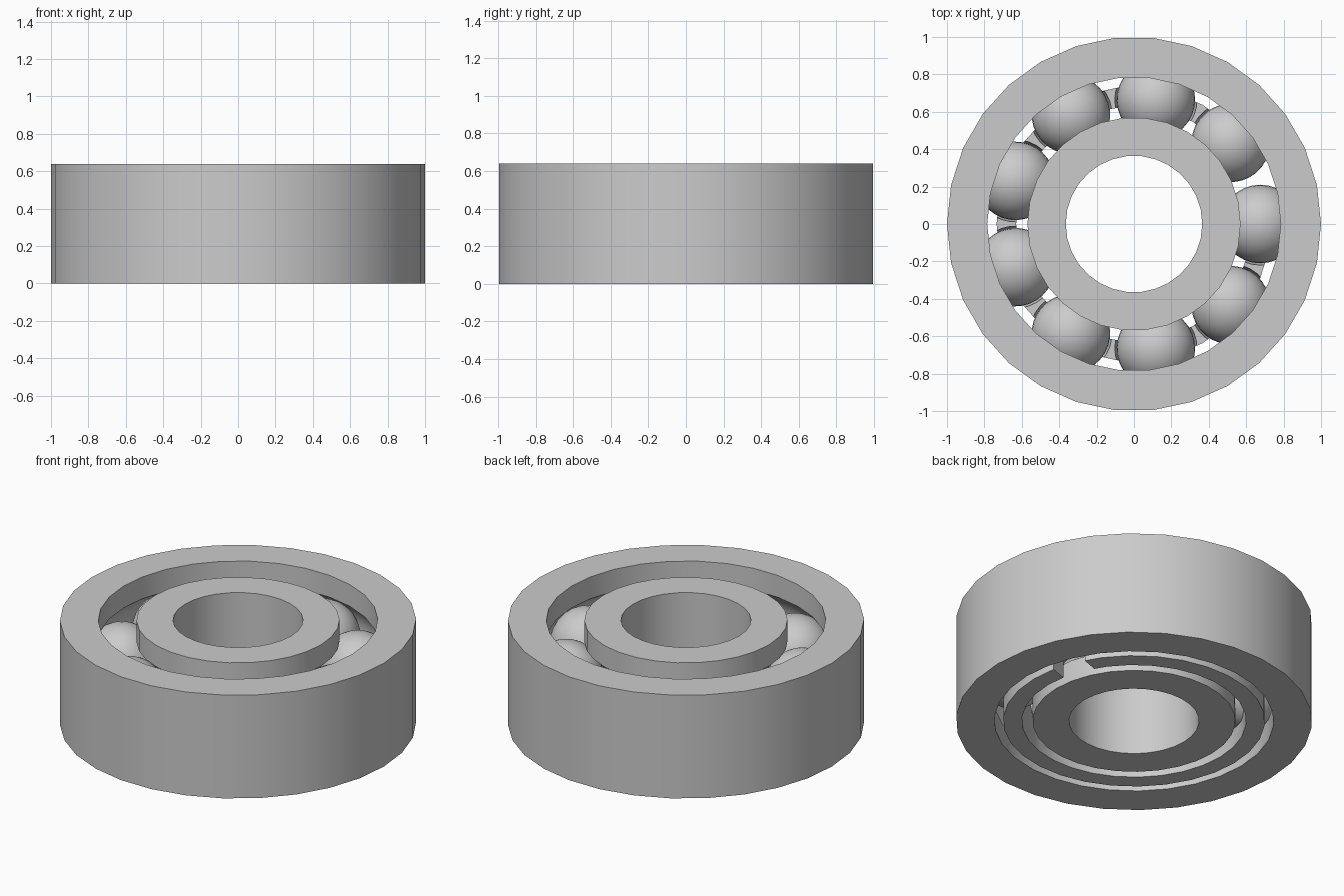
import bpy, bmesh, math
from math import cos, sin, radians
from mathutils import Matrix

if "Cube" in bpy.data.objects:
    bpy.data.objects.remove(bpy.data.objects["Cube"], do_unlink=True)

SIDES, BALLS = 30, 9
HEIGHT, MID = 0.64, 0.32
PITCH, BALL_R, GROOVE_R, POCKET_R = 0.675, 0.21, 0.215, 0.22

steel = bpy.data.materials.new("steel_grey")
steel.use_nodes = True
grey = (0.6, 0.6, 0.6, 1)
steel.diffuse_color = grey
steel.node_tree.nodes["Principled BSDF"].inputs["Base Color"].default_value = grey


def finish(name, bm):
    bmesh.ops.recalc_face_normals(bm, faces=bm.faces)
    mesh = bpy.data.meshes.new(name)
    bm.to_mesh(mesh)
    bm.free()
    mesh.materials.append(steel)
    obj = bpy.data.objects.new(name, mesh)
    bpy.context.collection.objects.link(obj)
    return obj


def smooth(obj, angle=30):
    bpy.ops.object.select_all(action='DESELECT')
    obj.select_set(True)
    bpy.context.view_layer.objects.active = obj
    bpy.ops.object.shade_smooth_by_angle(angle=radians(angle))


def lathe(name, profile):
    """Sweep a closed (radius, z) profile around the z axis."""
    bm = bmesh.new()
    rows = [[bm.verts.new((r * cos(t), r * sin(t), z)) for r, z in profile]
            for t in (math.tau * i / SIDES for i in range(SIDES))]
    n = len(profile)
    for i in range(SIDES):
        a, b = rows[i], rows[(i + 1) % SIDES]
        for j in range(n):
            k = (j + 1) % n
            bm.faces.new((a[j], b[j], b[k], a[k]))
    return finish(name, bm)


def race(name, wall, lip, side):
    """Ring with a round ball groove; side is +1 outside the balls, -1 inside."""
    limit = math.acos((lip - PITCH) * side / GROOVE_R)
    groove = [(PITCH + side * GROOVE_R * cos(a), MID + GROOVE_R * sin(a))
              for a in (limit * (i / 5 - 1) for i in range(11))]
    smooth(lathe(name, [(wall, 0), (lip, 0)] + groove + [(lip, HEIGHT), (wall, HEIGHT)]))


def add_ball(bm, angle, radius):
    place = Matrix.Rotation(angle, 4, 'Z') @ Matrix.Translation((PITCH, 0, MID))
    bmesh.ops.create_uvsphere(bm, u_segments=SIDES, v_segments=16, radius=radius, matrix=place)


# Races
race("outer_race", 1.0, 0.785, 1)
race("inner_race", 0.365, 0.57, -1)

# Balls, and the matching pocket cutter
pockets = bmesh.new()
for i in range(BALLS):
    angle = math.tau * i / BALLS
    bm = bmesh.new()
    add_ball(bm, angle, BALL_R)
    smooth(finish(f"ball_{i + 1}", bm))
    add_ball(pockets, angle, POCKET_R)
pocket_cutter = finish("pocket_cutter", pockets)

# Slot cutter that splits the cage between two balls
slot = bmesh.new()
bmesh.ops.create_cube(slot, size=1, matrix=Matrix.Rotation(radians(20), 4, 'Z')
                      @ Matrix.Translation((PITCH, 0, MID)) @ Matrix.Diagonal((0.4, 0.2, 1, 1)))
slot_cutter = finish("slot_cutter", slot)

# Cage: half-height ring with round pockets and one open slot
cage = lathe("ball_cage", [(0.63, 0), (0.735, 0), (0.735, MID), (0.63, MID)])
for cutter in (pocket_cutter, slot_cutter):
    cutter.hide_render = True
    mod = cage.modifiers.new(cutter.name, 'BOOLEAN')
    mod.operation, mod.solver, mod.object = 'DIFFERENCE', 'EXACT', cutter
bpy.context.view_layer.update()
cut = bpy.data.meshes.new_from_object(cage.evaluated_get(bpy.context.evaluated_depsgraph_get()))
cage.modifiers.clear()
cage.data = cut
for cutter in (pocket_cutter, slot_cutter):
    bpy.data.objects.remove(cutter, do_unlink=True)
smooth(cage)
